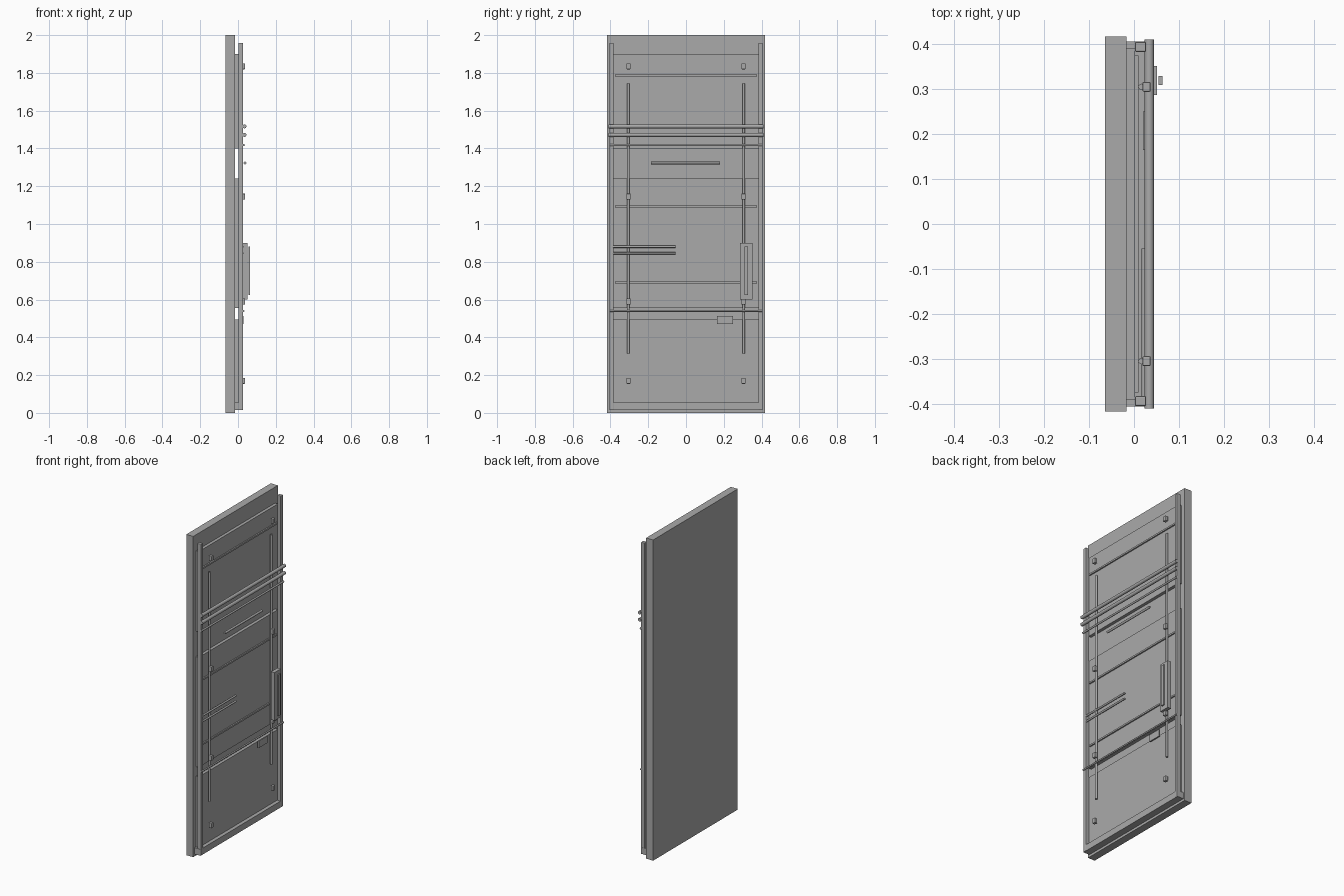
import bpy, math

if "Cube" in bpy.data.objects:
    bpy.data.objects.remove(bpy.data.objects["Cube"])

grey = bpy.data.materials.new("plain grey")
grey.diffuse_color = (0.4, 0.4, 0.4, 1)
grey.use_nodes = True
grey.node_tree.nodes["Principled BSDF"].inputs["Base Color"].default_value = grey.diffuse_color


def finish(name, bevel=0):
    o = bpy.context.object
    o.name = name
    o.data.materials.append(grey)
    bpy.ops.object.transform_apply(location=False, rotation=True, scale=True)
    if bevel:
        m = o.modifiers.new("bevel", 'BEVEL')
        m.width = bevel
        m.segments = 2
    return o


def box(name, x, y, z, bevel=0):
    """Box from (min, max) pairs."""
    bpy.ops.mesh.primitive_cube_add(size=1, location=[(a + b) / 2 for a, b in (x, y, z)])
    bpy.context.object.scale = [b - a for a, b in (x, y, z)]
    return finish(name, bevel)


def rod(name, axis, r, centre, length):
    rot = (math.pi / 2, 0, 0) if axis == 'y' else (0, 0, 0)
    bpy.ops.mesh.primitive_cylinder_add(vertices=16, radius=r, depth=length,
                                        location=centre, rotation=rot)
    finish(name)
    bpy.ops.object.shade_smooth_by_angle(angle=math.radians(35))


# Backing slab and bottom rail
box("backing_slab", (-0.065, -0.017), (-0.417, 0.417), (0, 2))
box("bottom_rail", (-0.017, 0.025), (-0.406, 0.406), (0.015, 0.055))

# Three stacked panels with open gaps between them
for i, z in enumerate([(0.05, 0.495), (0.555, 1.24), (1.4, 1.9)]):
    box(f"panel_{i}", (-0.017, 0.002), (-0.39, 0.39), z)

# Thin horizontal ribs on the panels
for i, z in enumerate([0.69, 1.093, 1.787]):
    box(f"rib_{i}", (0.002, 0.01), (-0.375, 0.375), (z - 0.005, z + 0.005))

# Mirrored posts, vertical rods and clips
for s, side in ((-1, "left"), (1, "right")):
    y = s * 0.394
    box(f"post_{side}", (0.002, 0.027), (y - 0.011, y + 0.011), (0.015, 1.958), 0.003)
    y = s * 0.305
    rod(f"upright_rod_{side}", 'z', 0.007, (0.017, y, 1.03), 1.43)
    for i, z in enumerate([0.17, 0.59, 1.145, 1.835]):
        box(f"clip_{side}_{i}", (0.019, 0.037), (y - 0.011, y + 0.011),
            (z - 0.016, z + 0.016), 0.003)

# Cross rods spanning the posts
rod("upper_cross_rod", 'y', 0.0105, (0.034, 0, 1.517), 0.82)
rod("middle_cross_rod", 'y', 0.0105, (0.034, 0, 1.472), 0.82)
rod("thin_cross_rod", 'y', 0.006, (0.03, 0, 1.418), 0.81)
rod("lower_cross_rod", 'y', 0.005, (0.029, 0, 0.54), 0.81)

# Short bars
rod("short_bar", 'y', 0.007, (0.037, -0.002, 1.323), 0.365)
for i, z in enumerate([0.845, 0.88]):
    rod(f"side_bar_{i}", 'y', 0.006, (0.023, -0.222, z), 0.335)

# Label plate, handle base and grip
box("small_plate", (0.02, 0.028), (0.165, 0.25), (0.47, 0.513))
box("handle_base", (0.027, 0.051), (0.287, 0.351), (0.6, 0.9))
box("handle_grip", (0.055, 0.063), (0.309, 0.329), (0.623, 0.88))
